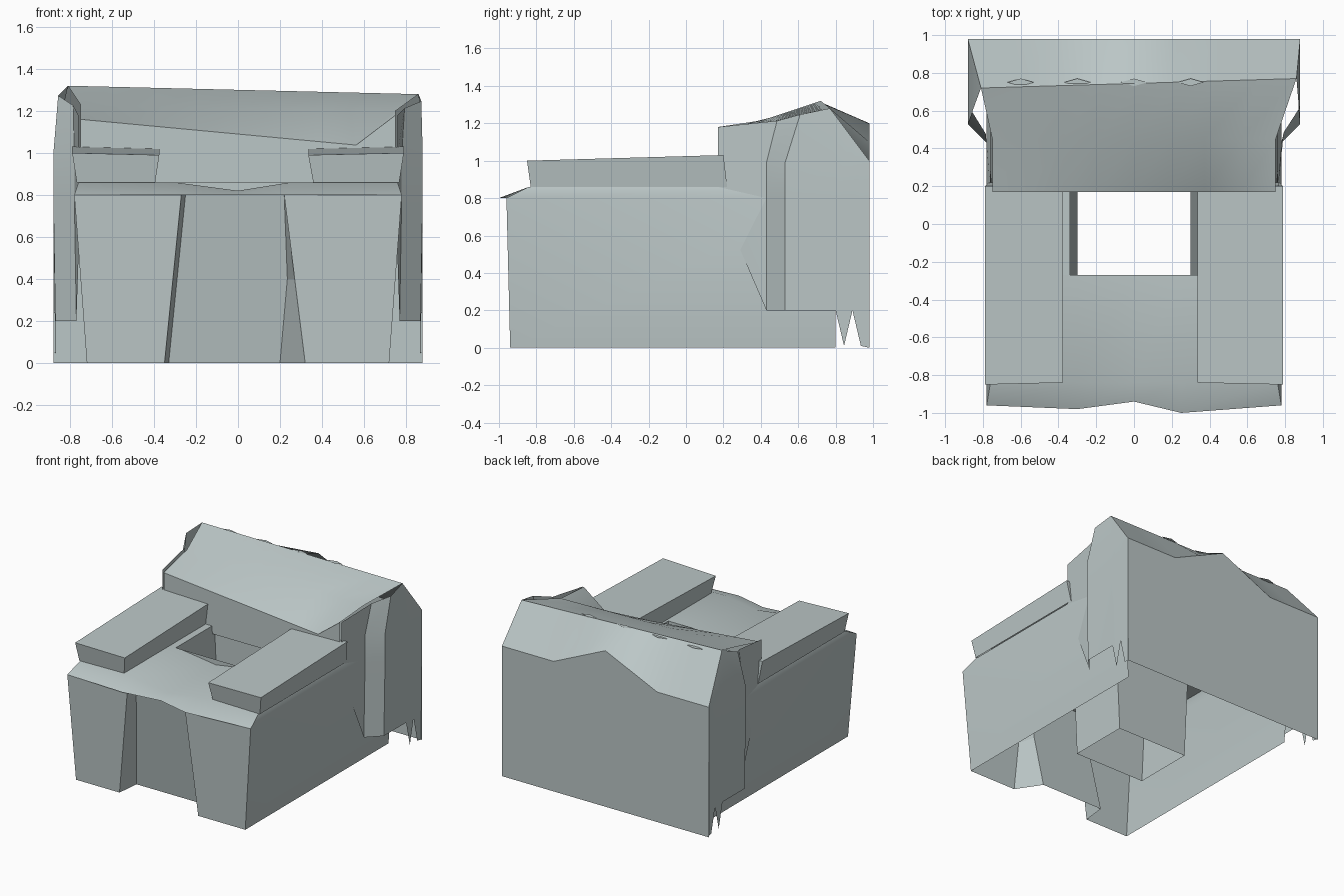
import bpy
import bmesh
from mathutils import Vector
from math import radians

cube = bpy.data.objects.get("Cube")
if cube:
    bpy.data.objects.remove(cube, do_unlink=True)

# Main dimensions shared by the parts
BODY_HALF = 0.78
FOOT_HALF = 0.72
WING_HALF = 0.88
FRONT = -0.96
BACK = 0.98
CUSHION_FACE = 0.17
WELL_FRONT = -0.27
WELL_BACK = 0.2
WELL_HALF = 0.3
ARM_FRONT = -0.84
SEAT = 0.8
LEDGE = 0.86
ARM_TOP = 1.0
SHOULDER = 1.18
MIDDLE = Vector((0, 0, 0.4))
BACK_MIDDLE = Vector((0, 0.6, 0.6))

fabric = bpy.data.materials.new("pale_grey_fabric")
fabric.use_nodes = True
fabric.diffuse_color = (0.5, 0.57, 0.57, 1)
shader = fabric.node_tree.nodes["Principled BSDF"]
shader.inputs["Base Color"].default_value = fabric.diffuse_color
shader.inputs["Roughness"].default_value = 0.9


def finish(name, bm, centre, inward=False):
    """Turn faces away from (or towards) the centre and make the object."""
    bm.normal_update()
    for face in bm.faces:
        outward = face.normal.dot(face.calc_center_median() - Vector(centre)) > 0
        if outward == inward:
            face.normal_flip()
    mesh = bpy.data.meshes.new(name)
    bm.to_mesh(mesh)
    bm.free()
    mesh.materials.append(fabric)
    mesh.shade_smooth()
    mesh.set_sharp_from_angle(angle=radians(28))
    obj = bpy.data.objects.new(name, mesh)
    bpy.context.collection.objects.link(obj)


def loft(name, rows, centre, closed=False, inward=False):
    """Skin a sheet of quads through rows of equal length."""
    bm = bmesh.new()
    grid = [[bm.verts.new(point) for point in row] for row in rows]
    count = len(rows[0])
    for lower, upper in zip(grid, grid[1:]):
        for i in range(count if closed else count - 1):
            j = (i + 1) % count
            bm.faces.new((lower[i], lower[j], upper[j], upper[i]))
    finish(name, bm, centre, inward)


def mirror(points, side):
    return [(side * x, y, z) for x, y, z in points]


def mix(start, end, t):
    return start + (end - start) * t


def rectangle(half, front, back, z):
    return [(-half, front, z), (half, front, z), (half, back, z), (-half, back, z)]


# Front skirt: two pillars with a recessed middle that deepens downwards
def skirt_row(drop):
    z = SEAT * (1 - drop)
    half = mix(BODY_HALF, FOOT_HALF, drop)
    edge = FRONT + 0.02 * drop
    recess = mix(-0.88, -0.76, drop)
    left, right = mix(-0.27, -0.35, drop), mix(0.22, 0.32, drop)
    return [(-half, edge, z), (left, edge, z), (left + 0.02, recess, z),
            (mix(right, 0.2, drop), recess, z), (right, edge, z), (half, edge, z)]


loft("front_skirt", [skirt_row(drop) for drop in (0, 0.5, 1)], MIDDLE)


# Seat front with a wavy lip, dished between the arms
def seat_row(y, side_z, middle_z, wave):
    half = BODY_HALF - (side_z - SEAT) / 3
    return [(-half, y, side_z), (-0.3, y - wave / 2, side_z), (0, y + wave / 2, middle_z),
            (0.25, y - wave, side_z), (half, y, side_z)]


loft("seat_front", [seat_row(FRONT, SEAT, SEAT, 0.04),
                    seat_row(ARM_FRONT, LEDGE, 0.82, 0),
                    seat_row(WELL_FRONT, LEDGE, 0.82, 0)], (0, 0, 0))

# Open well through the seat down to the floor
loft("seat_well", [rectangle(WELL_HALF + 0.04, WELL_FRONT, WELL_BACK, LEDGE),
                   rectangle(WELL_HALF, WELL_FRONT, WELL_BACK, 0)],
     MIDDLE, closed=True, inward=True)

for side, label in ((1, "left"), (-1, "right")):
    # Side skirt from the floor to the ledge under the arm
    levels = ((FOOT_HALF, FRONT + 0.02, 0), (BODY_HALF, FRONT, SEAT),
              (BODY_HALF - 0.02, ARM_FRONT, LEDGE))
    loft(label + "_side_skirt",
         [mirror([(x, front, z), (x, SEAT, z)], side) for x, front, z in levels], MIDDLE)

    # Seat strip beside the well
    loft(label + "_seat_strip",
         [mirror([(WELL_HALF + 0.04, y, LEDGE), (BODY_HALF - 0.02, y, LEDGE)], side)
          for y in (WELL_FRONT, WELL_BACK)], (0, 0, 0))

    # Arm slab, flaring outwards to its sloping top
    inner = 0.355 - 0.02 * side
    outer = BODY_HALF + 0.01
    top = [(inner, ARM_FRONT, ARM_TOP - 0.01), (outer, ARM_FRONT - 0.01, ARM_TOP),
           (outer, WELL_BACK, ARM_TOP + 0.03), (inner, WELL_BACK, ARM_TOP + 0.02)]
    base = [(mix(x, 0.57, 0.1), y + 0.02, LEDGE) for x, y, z in top]
    arm_middle = (side * 0.57, -0.3, 0.93)
    loft(label + "_arm", [mirror(base, side), mirror(top, side)], arm_middle, closed=True)
    loft(label + "_arm_top", [mirror(top[:2], side), mirror(top[:1:-1], side)], arm_middle)

    # Back wing: a narrow cheek that steps out, with a ragged lower hem
    plan = [(BODY_HALF - 0.02, CUSHION_FACE), (BODY_HALF, 0.43), (WING_HALF, 0.53)]
    plan += [(WING_HALF, mix(SEAT, BACK, i / 4)) for i in range(5)]
    ridge_x, ridge_y, ridge_z = 0.835 + 0.025 * side, 0.745 + 0.025 * side, 1.3 - 0.02 * side
    hem, waist, shoulder, crest = [], [], [], []
    for i, (x, y) in enumerate(plan):
        ragged = 0.2 if i % 2 else 0.01
        hem.append((x - 0.01, y, SEAT if i == 0 else 0.2 if i < 4 else ragged))
        waist.append((x, y, SEAT))
        shoulder.append((x, y, ARM_TOP - 0.01))
        if i < 3:
            t = i / 3
            crest.append((mix(x, ridge_x, t / 2), mix(y, ridge_y, t / 2),
                          mix(SHOULDER, ridge_z, t)))
        else:
            t = (i - 3) / 4
            crest.append((mix(ridge_x, x, t), mix(ridge_y, BACK, t), mix(ridge_z, ARM_TOP, t)))
    # The hem ends on the floor at the back corner
    hem[-1] = (WING_HALF - 0.01, BACK, 0)
    loft(label + "_back_wing",
         [mirror(row, side) for row in (hem, waist, shoulder, crest)], BACK_MIDDLE)

# Backrest: each row runs from the right end to the left end
STEPS = 8


def back_row(start, end, bump=0.0, lift=0.0):
    """Straight row with an optional central bump and a raised last point."""
    row = []
    for i in range(STEPS + 1):
        t = i / STEPS
        point = Vector(start).lerp(Vector(end), t)
        point.z += bump * max(0, 1 - abs(4 * t - 2))
        row.append(point)
    row[-1].z += lift
    return row


cheek = BODY_HALF - 0.03
loft("backrest", [
    back_row((-cheek, CUSHION_FACE, SEAT), (cheek, CUSHION_FACE, SEAT)),
    back_row((-cheek, CUSHION_FACE, 1.16), (cheek, CUSHION_FACE, 1.02), lift=0.16),
    back_row((-cheek, 0.45, 1.23), (cheek, 0.45, 1.2)),
    back_row((-0.81, 0.72, 1.32), (0.86, 0.77, 1.28)),
    back_row((-WING_HALF, BACK, ARM_TOP), (WING_HALF, BACK, ARM_TOP), bump=0.2),
    back_row((-WING_HALF, BACK, 0.5), (WING_HALF, BACK, 0.5)),
    back_row((-WING_HALF, BACK, 0), (WING_HALF, BACK, 0)),
], BACK_MIDDLE)

# Loose slivers of fabric along the ridge
bm = bmesh.new()
for x in (-0.6, -0.3, 0, 0.3):
    corners = ((x - 0.07, 0.75), (x, 0.73), (x + 0.07, 0.75), (x, 0.77))
    bm.faces.new([bm.verts.new((px, py, 1.3)) for px, py in corners])
finish("ridge_slivers", bm, (0, 0, 0))
